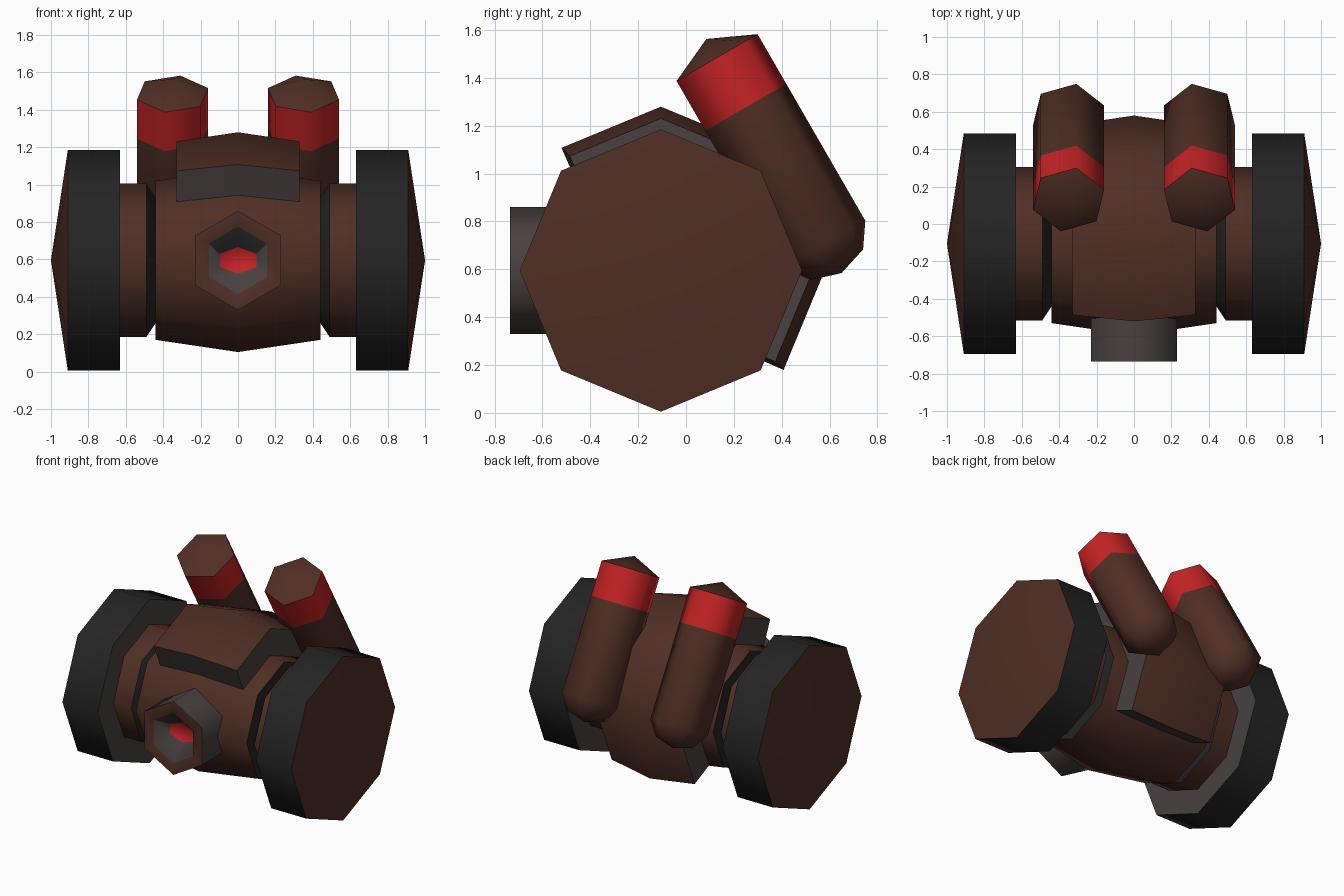
import bpy, bmesh, math
from mathutils import Vector

if "Cube" in bpy.data.objects:
    bpy.data.objects.remove(bpy.data.objects["Cube"])

CY, CZ = -0.105, 0.595          # main axis position


def material(name, rgb):
    m = bpy.data.materials.new(name)
    m.diffuse_color = (*rgb, 1)
    m.use_nodes = True
    m.node_tree.nodes["Principled BSDF"].inputs["Base Color"].default_value = m.diffuse_color
    return m


MATS = [material("brown", (0.080, 0.028, 0.018)),
        material("black", (0.018, 0.018, 0.018)),
        material("red", (0.560, 0.017, 0.018)),
        material("warm grey", (0.068, 0.052, 0.052))]
BROWN, BLACK, RED, GREY = range(4)


def finish(name, bm, angle):
    bmesh.ops.recalc_face_normals(bm, faces=bm.faces)
    me = bpy.data.meshes.new(name)
    bm.to_mesh(me)
    bm.free()
    for m in MATS:
        me.materials.append(m)
    ob = bpy.data.objects.new(name, me)
    bpy.context.collection.objects.link(ob)
    bpy.ops.object.select_all(action='DESELECT')
    ob.select_set(True)
    bpy.context.view_layer.objects.active = ob
    bpy.ops.object.shade_smooth_by_angle(angle=math.radians(angle))
    return ob


def loft(name, rings, bands, caps=(BROWN, BROWN), angle=50, rule=None):
    """Join rings of points; a one-point ring is a tip."""
    bm = bmesh.new()
    vs = [[bm.verts.new(p) for p in r] for r in rings]
    for k, (a, b) in enumerate(zip(vs, vs[1:])):
        n = max(len(a), len(b))
        for i in range(n):
            j = (i + 1) % n
            if len(a) == 1:
                q = (a[0], b[j], b[i])
            elif len(b) == 1:
                q = (a[i], a[j], b[0])
            else:
                q = (a[i], a[j], b[j], b[i])
            f = bm.faces.new(q)
            f.material_index = bands[k]
            if rule:
                f.material_index = rule(k, f.calc_center_median(), bands[k])
    for r, m in ((vs[0], caps[0]), (vs[-1], caps[1])):
        if len(r) > 2:
            bm.faces.new(r).material_index = m
    return finish(name, bm, angle)


def ring(c, u, v, r, n, phase=0):
    c, u, v = Vector(c), Vector(u), Vector(v)
    if r == 0:
        return [c]
    return [c + r * (math.cos(t) * u + math.sin(t) * v)
            for t in (math.radians(phase) + math.tau * i / n for i in range(n))]


def oct_ring(x, r):
    return ring((x, CY, CZ), (0, 1, 0), (0, 0, 1), r, 8)


# Barrel body, widest in the middle
loft("body", [oct_ring(-.44, .425), oct_ring(0, .49), oct_ring(.44, .425)],
     [BROWN, BROWN], (BLACK, BLACK))

# Raised shell wrapped over the top and back of the body
bm = bmesh.new()
H = .18
outer, inner = [], []
for x, r in ((-.33, .441), (0, .49), (.33, .441)):
    for angle in (135, 90, 45, 0, -45):
        t = math.radians(angle)
        if abs(angle - 45) == 90:       # open ends stand square to the face
            n, h = math.radians(angle + (-22.5 if angle > 0 else 22.5)), H
        else:
            n, h = t, H / math.cos(math.pi / 8)
        ri = r - .01
        inner.append(bm.verts.new((x, CY + ri * math.cos(t), CZ + ri * math.sin(t))))
        outer.append(bm.verts.new((x, CY + r * math.cos(t) + h * math.cos(n),
                                   CZ + r * math.sin(t) + h * math.sin(n))))
for i in range(2):
    for j in range(4):
        ids = (i * 5 + j, i * 5 + j + 1, i * 5 + j + 6, i * 5 + j + 5)
        bm.faces.new([outer[k] for k in ids]).material_index = BROWN
        bm.faces.new([inner[k] for k in ids]).material_index = GREY
border = [0, 1, 2, 3, 4, 9, 14, 13, 12, 11, 10, 5]
for a, b in zip(border, border[1:] + border[:1]):
    bm.faces.new((outer[a], outer[b], inner[b], inner[a])).material_index = GREY
finish("top_shell", bm, 50)

# Axles, wheels and tilted pipes on both sides
TILT = Vector((0, -.5, .866))
for side, s in (("left", -1), ("right", 1)):
    loft(side + "_axle",
         [oct_ring(s * x, r) for x, r in ((.43, .32), (.49, .41), (.65, .41))],
         [BLACK, BROWN], (BLACK, BROWN))
    loft(side + "_wheel",
         [oct_ring(s * x, r) for x, r in ((.63, .59), (.91, .59), (1.0, 0))],
         [BLACK, BROWN], (GREY, BROWN))
    top = Vector((s * .35, .13, 1.485))
    profile = ((-1.04, 0), (-1.0, .13), (-.9, .2), (-.24, .2), (0, .2), (.09, 0))
    loft(side + "_pipe",
         [ring(top + TILT * d, (s, 0, 0), (0, .866, .5), r, 6, 42) for d, r in profile],
         [BROWN, BROWN, BROWN, RED, BROWN], angle=62)


# Hexagonal front nozzle with a tapered hole and red lens at the bottom
def hex_ring(y, r):
    return ring((0, y, CZ), (1, 0, 0), (0, 0, 1), r, 6, 30)


lens = [(p.x * .87, -.63, CZ + p.z * .55)
        for p in ring((0, 0, 0), (1, 0, 0), (0, 0, 1), .13, 6, 30)]
loft("nozzle",
     [hex_ring(-.3, .265), hex_ring(-.735, .265), hex_ring(-.735, .18), lens],
     [GREY, BROWN, GREY], (GREY, RED), 62,
     lambda k, c, m: BLACK if k == 2 and c.z > CZ + .05 else m)
